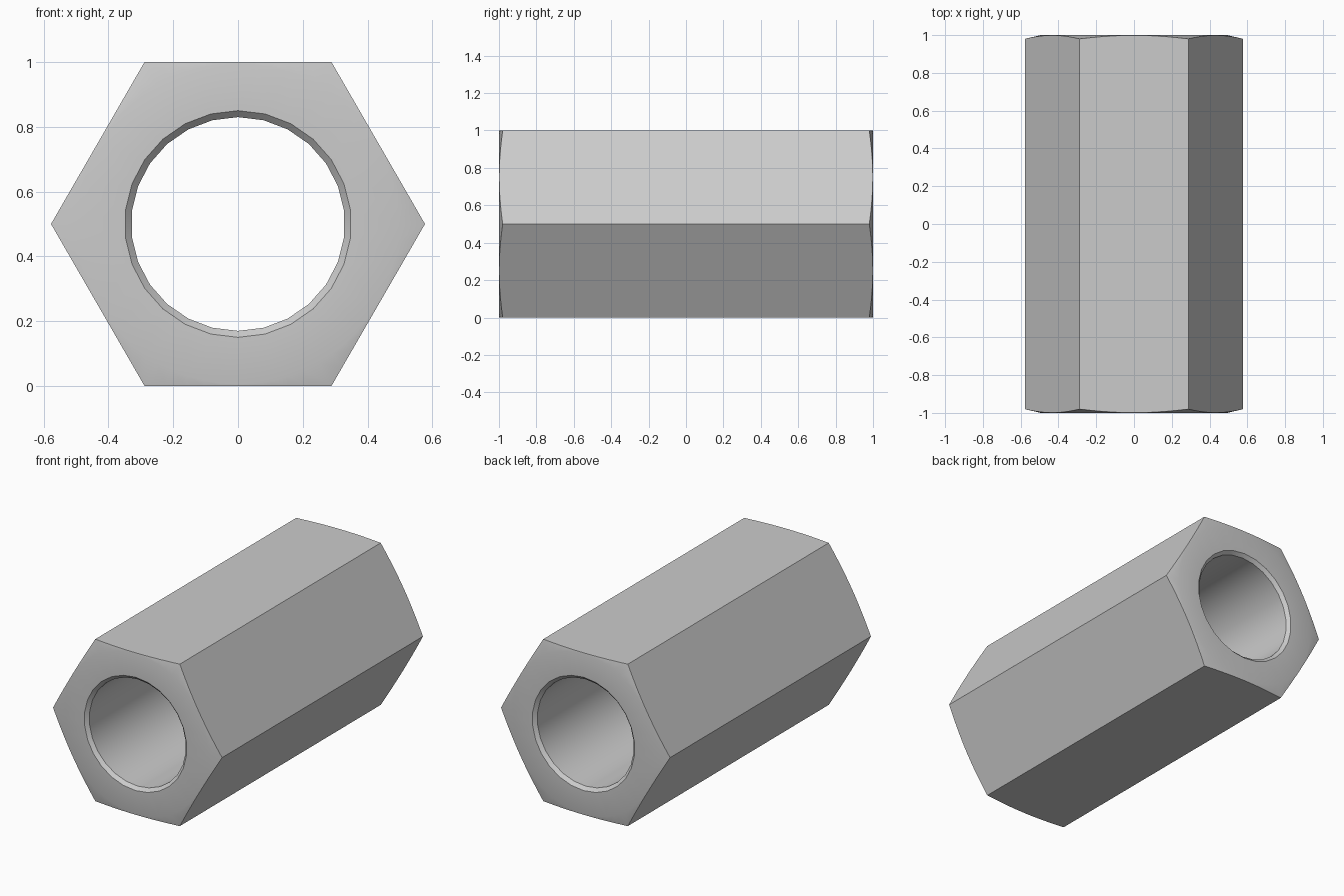
import bpy, bmesh
from math import pi, sin, cos

if "Cube" in bpy.data.objects:
    bpy.data.objects.remove(bpy.data.objects["Cube"])

HALF, FLAT = 1.0, 0.5          # half length, centre-to-flat distance
R_FACE, DROP = 0.495, 0.02     # end face radius, end chamfer depth at the corners
R_RIM, R_BORE, LEAD = 0.35, 0.33, 0.02
N_HEX, N_BORE = 60, 26
R_CORNER = FLAT / cos(pi / 6)

bm = bmesh.new()


def ring(n, radius, depth):
    """Closed ring of vertices around the y axis; radius and depth depend on angle."""
    verts = []
    for i in range(n):
        a = 2 * pi * i / n
        r = radius(a)
        y = depth(r)
        verts.append(bm.verts.new((r * sin(a), y, FLAT + r * cos(a))))
    return verts


def skin(a, b):
    for i in range(len(a)):
        j = (i + 1) % len(a)
        bm.faces.new((a[i], a[j], b[j], b[i]))


def loop_edges(r):
    return [bm.edges.get((r[i], r[i - 1])) for i in range(len(r))]


def hex_radius(a):
    # flats face up and down, corners on the left and right
    return FLAT / cos((a + pi / 6) % (pi / 3) - pi / 6)


# Both ends: conical chamfer, flat face and bore lead-in
outer, inner = [], []
for s in (-1, 1):
    edge = ring(N_HEX, hex_radius,
                lambda r: s * (HALF - DROP * (r - R_FACE) / (R_CORNER - R_FACE)))
    face = ring(N_HEX, lambda a: R_FACE, lambda r: s * HALF)
    rim = ring(N_BORE, lambda a: R_RIM, lambda r: s * HALF)
    bore = ring(N_BORE, lambda a: R_BORE, lambda r: s * (HALF - LEAD))
    skin(edge, face)
    skin(rim, bore)
    bmesh.ops.triangle_fill(bm, edges=loop_edges(face) + loop_edges(rim),
                            use_beauty=True, normal=(0, s, 0))
    outer.append(edge)
    inner.append(bore)

# Hexagonal sides and bore wall
skin(*outer)
skin(*inner)
bmesh.ops.recalc_face_normals(bm, faces=bm.faces[:])

mesh = bpy.data.meshes.new("hex_coupling_nut")
bm.to_mesh(mesh)
bm.free()
nut = bpy.data.objects.new("hex_coupling_nut", mesh)
bpy.context.collection.objects.link(nut)
bpy.context.view_layer.objects.active = nut
nut.select_set(True)
bpy.ops.object.shade_smooth_by_angle(angle=pi / 6)
